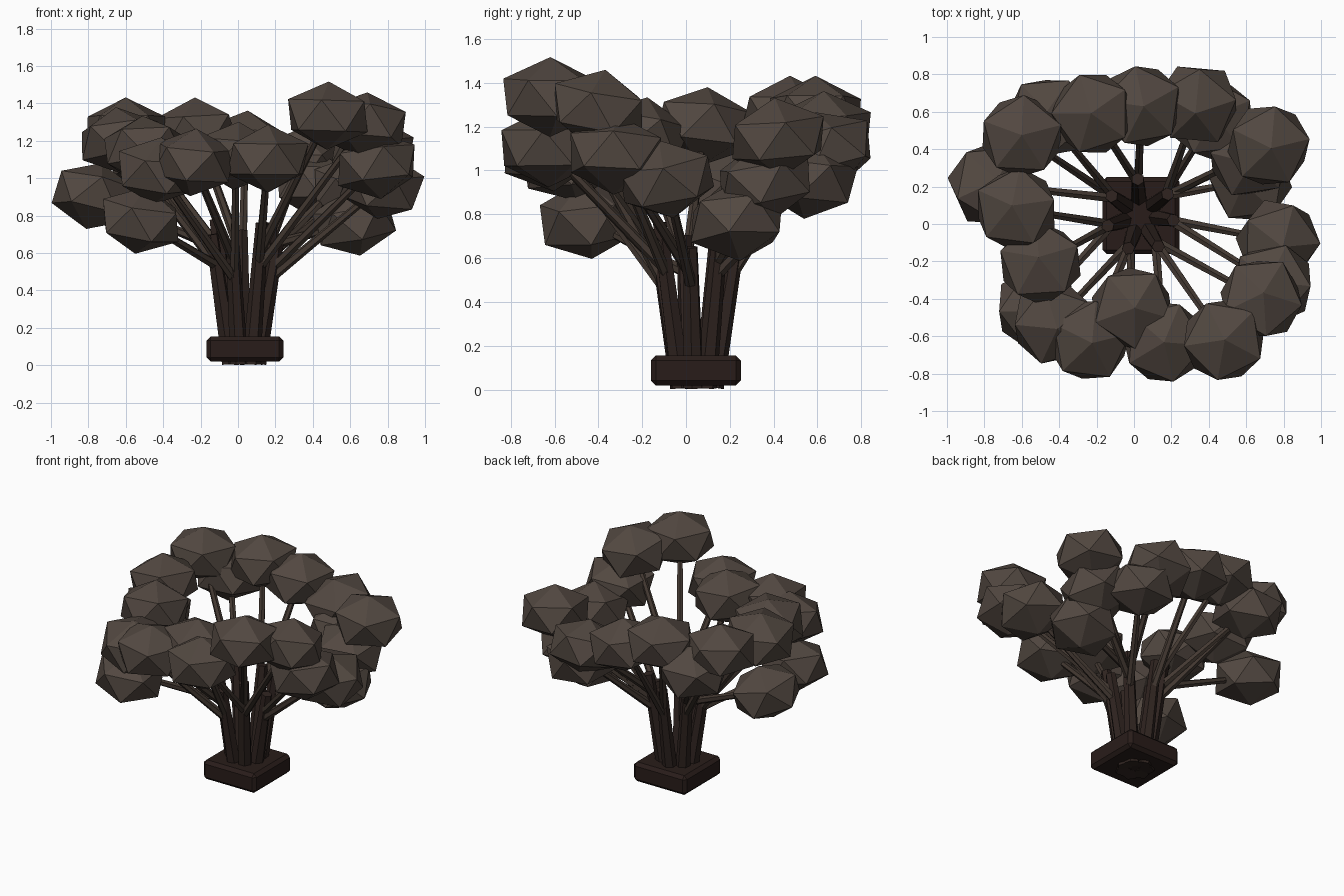
import bpy, math, random
from mathutils import Vector, Matrix, Euler

if "Cube" in bpy.data.objects:
    bpy.data.objects.remove(bpy.data.objects["Cube"])

random.seed(11)

def material(name, c):
    m = bpy.data.materials.new(name)
    m.diffuse_color = (*c, 1)
    m.use_nodes = True
    m.node_tree.nodes["Principled BSDF"].inputs["Base Color"].default_value = m.diffuse_color
    return m

LEAF = material("leaf", (0.084, 0.064, 0.052))
BRANCH = material("branch", (0.056, 0.040, 0.031))
TRUNK = material("trunk", (0.028, 0.017, 0.014))
POT = material("pot", (0.022, 0.012, 0.010))

def finish(name, mat):
    ob = bpy.context.object
    ob.name = name
    ob.data.materials.append(mat)
    return ob

def stick(name, a, b, r1, r2, mat, sides=6):
    a, b = Vector(a), Vector(b)
    bpy.ops.mesh.primitive_cone_add(vertices=sides, radius1=r1, radius2=r2,
                                    depth=(b - a).length, location=(a + b) / 2,
                                    rotation=(b - a).to_track_quat('Z', 'Y').to_euler())
    return finish(name, mat)

# Square chamfered base
bpy.ops.mesh.primitive_cube_add(size=1, location=(0.037, 0.045, 0.087))
base = finish("base", POT)
base.data.transform(Matrix.Diagonal((0.41, 0.41, 0.135, 1)))
bev = base.modifiers.new("chamfer", 'BEVEL')
bev.width, bev.segments = 0.022, 1

# Ring of stems leaning outwards
centre = Vector((0.03, 0.045, 0))
tops = [(-0.14, -0.01, 0.70), (-0.12, 0.15, 0.78), (0.02, 0.24, 0.72), (0.18, 0.16, 0.76),
        (0.21, 0.02, 0.65), (0.13, -0.12, 0.76), (-0.03, -0.13, 0.67)]
stems = []
for x, y, z in tops:
    top = Vector((x, y, z))
    foot = centre + (Vector((x, y, 0)) - centre) * 0.40
    foot.z = 0.01
    stick("stem", foot, top, 0.05, 0.035, TRUNK)
    stems.append((foot, top))

# Leaf clumps: x, y, z of each centre
clumps = [
    (0.48, -0.62, 1.335), (0.16, -0.63, 1.105), (-0.24, -0.62, 1.085), (-0.52, -0.45, 0.775),
    (-0.43, -0.53, 1.04), (-0.77, 0.21, 0.905), (-0.01, -0.45, 1.12), (-0.50, -0.21, 1.155),
    (-0.63, 0.08, 1.20), (-0.60, 0.47, 1.25), (-0.22, 0.59, 1.25), (0.04, 0.63, 1.18),
    (0.34, 0.64, 1.09), (0.72, 0.42, 1.15), (0.68, -0.40, 1.28), (0.74, -0.32, 1.07),
    (0.77, -0.09, 0.96), (0.62, 0.23, 0.765), (0.62, 0.36, 0.95), (0.42, 0.56, 0.96),
    (-0.46, 0.57, 1.11),
]
for i, c in enumerate(clumps):
    p = Vector(c)
    bpy.ops.mesh.primitive_ico_sphere_add(subdivisions=1, radius=0.243, location=p)
    ob = finish("leaf_clump", LEAF)
    tilt = Euler((random.uniform(-.2, .2), random.uniform(-.2, .2), random.uniform(0, 6.28)))
    ob.data.transform(tilt.to_matrix().to_4x4() @ Matrix.Diagonal((1, 1, 0.75, 1)))

    # Branch from the stem pointing most nearly towards this clump
    flat = Vector((p.x, p.y, 0)) - centre
    def aim(s):
        return (Vector((s[1].x, s[1].y, 0)) - centre).normalized().dot(flat.normalized())
    foot, top = max(stems, key=aim)
    start = foot.lerp(top, 0.68 + 0.2 * ((i * 3 + 3) % 5) / 5)
    stick("branch", start, p, 0.027, 0.018, BRANCH)
